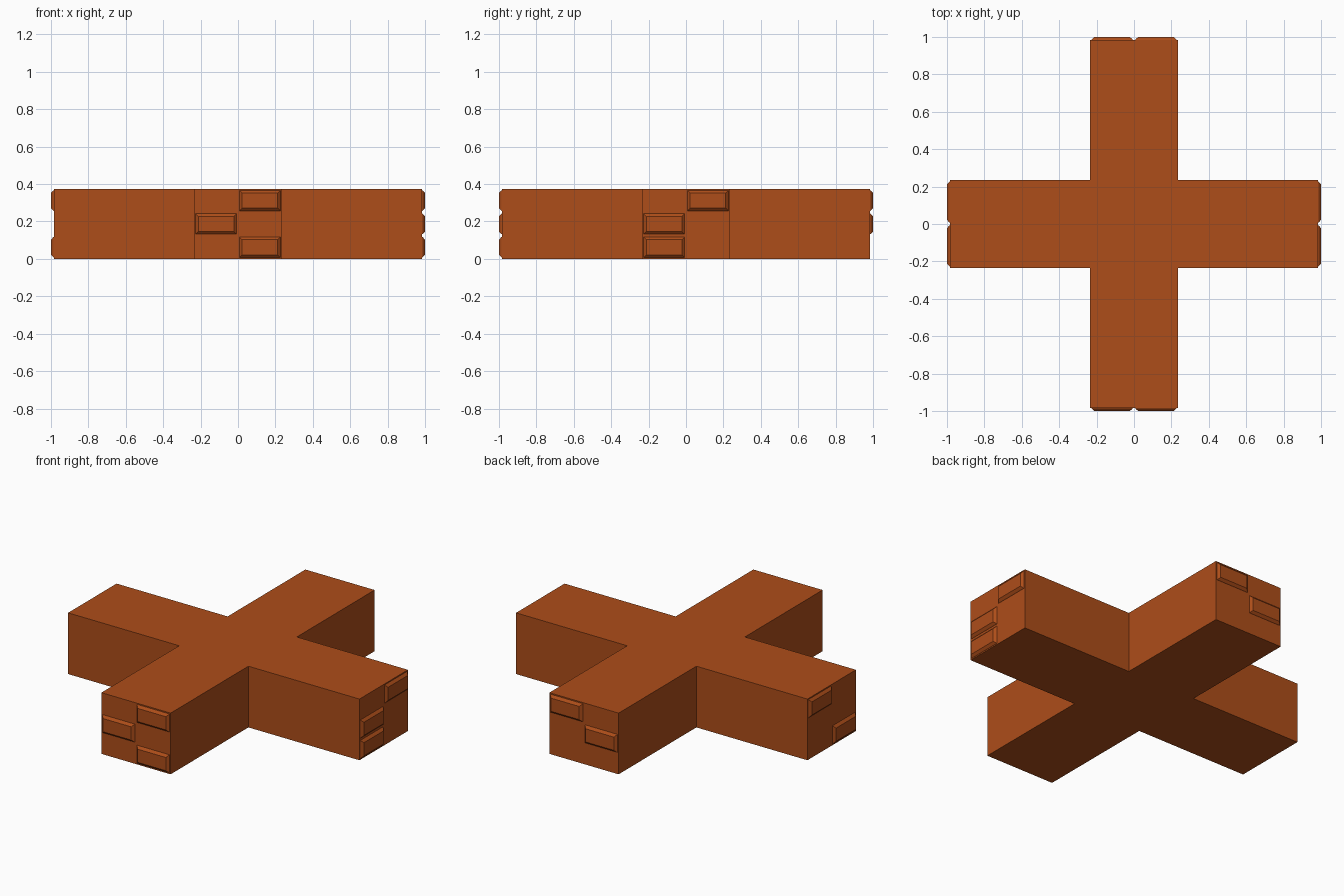
import bpy, bmesh
from math import pi
from mathutils import Matrix, Vector

if "Cube" in bpy.data.objects:
    bpy.data.objects.remove(bpy.data.objects["Cube"])

W, L, H = 0.234, 0.985, 0.374      # arm half width, arm length, height
ROW = H / 3

mat = bpy.data.materials.new("orange_brown")
mat.diffuse_color = (0.42, 0.075, 0.01, 1)
mat.use_nodes = True
mat.node_tree.nodes["Principled BSDF"].inputs["Base Color"].default_value = mat.diffuse_color


def make_object(name, bm):
    bmesh.ops.recalc_face_normals(bm, faces=bm.faces[:])
    me = bpy.data.meshes.new(name)
    bm.to_mesh(me)
    bm.free()
    me.materials.append(mat)
    ob = bpy.data.objects.new(name, me)
    bpy.context.collection.objects.link(ob)
    return ob


# Cross-shaped body: one quarter of the outline turned four times, then extruded
bm = bmesh.new()
outline = []
for k in range(4):
    turn = Matrix.Rotation(k * pi / 2, 3, 'Z')
    for p in ((L, -W, 0), (L, W, 0), (W, W, 0)):
        outline.append(bm.verts.new(turn @ Vector(p)))
base = bm.faces.new(outline)
ext = bmesh.ops.extrude_face_region(bm, geom=[base])
top = [g for g in ext["geom"] if isinstance(g, bmesh.types.BMVert)]
bmesh.ops.translate(bm, verts=top, vec=(0, 0, H))
if not base.is_valid or base not in bm.faces[:]:
    bm.faces.new(outline)
make_object("cross_body", bm)


# Chamfered end panel, modelled on the -y end and turned to its arm
def end_panel(name, quarter, row, side):
    bm = bmesh.new()
    rings = []
    for inset, depth in ((0.006, L - 0.002), (0.009, L + 0.003), (0.022, 1.0)):
        x0, x1 = sorted((side * inset, side * (W - inset)))
        z0, z1 = row * ROW + inset, (row + 1) * ROW - inset
        rings.append([bm.verts.new((x, -depth, z)) for x, z in
                      ((x0, z0), (x1, z0), (x1, z1), (x0, z1))])
    for a, b in zip(rings, rings[1:]):
        for i in range(4):
            j = (i + 1) % 4
            bm.faces.new((a[i], a[j], b[j], b[i]))
    bm.faces.new(rings[0][::-1])
    bm.faces.new(rings[-1])
    bmesh.ops.rotate(bm, verts=bm.verts[:], cent=(0, 0, 0),
                     matrix=Matrix.Rotation(quarter * pi / 2, 3, 'Z'))
    make_object(name, bm)


# Panels per arm as (row, side), side seen facing that end
panels = {
    "front": (0, [(2, 1), (1, -1), (0, 1)]),
    "right": (1, [(2, 1), (1, -1), (0, -1)]),
    "back": (2, [(2, -1), (1, 1)]),
    "left": (3, [(2, -1), (0, 1)]),
}
for arm, (quarter, cells) in panels.items():
    for row, side in cells:
        end_panel(f"{arm}_end_panel_{row}", quarter, row, side)
